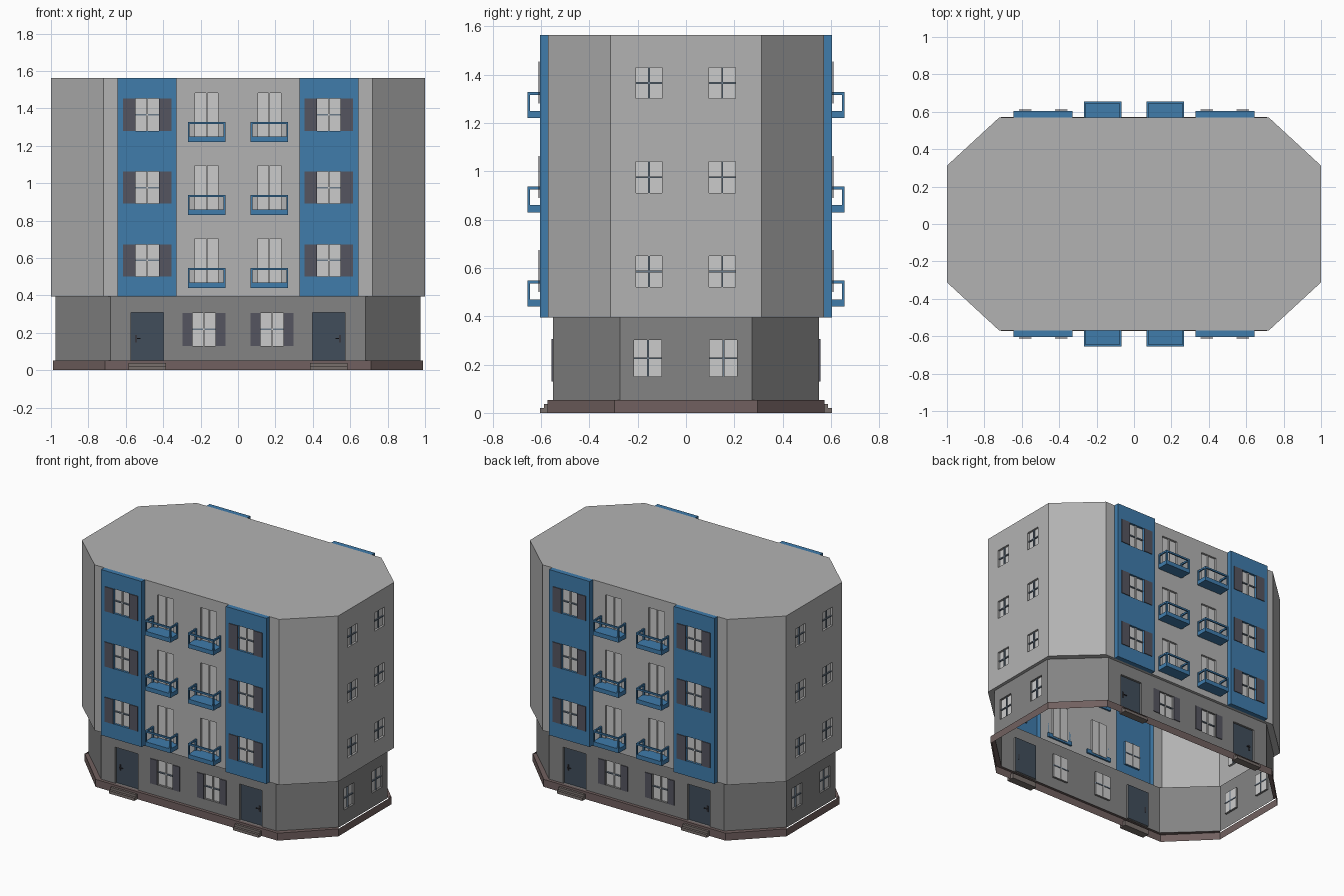
import bpy, bmesh, math
from mathutils import Matrix, Vector

if "Cube" in bpy.data.objects:
    bpy.data.objects.remove(bpy.data.objects["Cube"])

# part name -> colour; each part gathers its geometry in one bmesh
COLOURS = {
    "upper_walls": (0.45, 0.45, 0.45, 1),
    "lower_walls": (0.23, 0.23, 0.23, 1),
    "plinth": (0.165, 0.118, 0.115, 1),
    "bay_panels": (0.05, 0.20, 0.41, 1),
    "balconies": (0.05, 0.20, 0.41, 1),
    "window_panes": (0.56, 0.56, 0.57, 1),
    "window_bars": (0.15, 0.20, 0.26, 1),
    "shutters": (0.09, 0.09, 0.115, 1),
    "doors": (0.053, 0.075, 0.105, 1),
    "door_handles": (0.04, 0.04, 0.05, 1),
    "entrance_steps": (0.19, 0.16, 0.15, 1),
}
parts = {n: bmesh.new() for n in COLOURS}
DEPTH = 0.015


def quad(part, *pts):
    bm = parts[part]
    bm.faces.new([bm.verts.new(p) for p in pts])


def wall(part, p0, p1, z0, z1, holes=()):
    """Vertical wall p0->p1 with recessed openings (u0, u1, z0, z1, fill part)."""
    p0, p1 = Vector(p0), Vector(p1)
    length = (p1 - p0).length
    d = (p1 - p0) / length
    inward = Vector((-d.y, d.x))

    def pt(u, z, inset=0.0):
        q = p0 + d * u + inward * inset
        return (q.x, q.y, z)

    us = sorted({0.0, length, *[h[0] for h in holes], *[h[1] for h in holes]})
    zs = sorted({z0, z1, *[h[2] for h in holes], *[h[3] for h in holes]})
    for ua, ub in zip(us, us[1:]):
        for za, zb in zip(zs, zs[1:]):
            um, zm = (ua + ub) / 2, (za + zb) / 2
            if not any(h[0] < um < h[1] and h[2] < zm < h[3] for h in holes):
                quad(part, pt(ua, za), pt(ub, za), pt(ub, zb), pt(ua, zb))
    for ua, ub, za, zb, fill in holes:
        c = [(ua, za), (ub, za), (ub, zb), (ua, zb)]
        quad(fill, *[pt(u, z, DEPTH) for u, z in c])
        for a, b in zip(c, c[1:] + c[:1]):
            quad(part, pt(*a), pt(*b), pt(*b, DEPTH), pt(*a, DEPTH))


def box(part, side, plane, u0, u1, d0, d1, z0, z1):
    """Box on the front ('F') or right ('R') side, d measured outward from plane."""
    u, d, z = (u0 + u1) / 2, plane + (d0 + d1) / 2, (z0 + z1) / 2
    su, sd, sz = u1 - u0, d1 - d0, z1 - z0
    loc, size = ((u, -d, z), (su, sd, sz)) if side == "F" else ((d, u, z), (sd, su, sz))
    m = Matrix.Translation(loc) @ Matrix.Diagonal((*size, 1))
    bmesh.ops.create_cube(parts[part], size=1, matrix=m)


def bars(side, plane, uc, w, z0, z1, cross=True):
    back = -DEPTH - .004
    upright = "window_panes" if side == "F" else "window_bars"
    box(upright, side, plane, uc - .004, uc + .004, back, -.006, z0, z1)
    if cross:
        zm = (z0 + z1) / 2
        box("window_bars", side, plane, uc - w, uc + w, back, -.007, zm - .004, zm + .004)


def shutters(plane, uc, w, sw, z0, z1):
    for s in (-1, 1):
        a, b = sorted((uc + s * w, uc + s * (w + sw)))
        box("shutters", "F", plane, a, b, .001, .006, z0, z1)


def half_outline(a, y, x, c):
    return [(-a, -y), (a, -y), (x, -c), (x, c), (a, y)]


UP = half_outline(.72, .57, 1.0, .312)
LOW = half_outline(.683, .55, .977, .273)
PLI = half_outline(.71, .572, .99, .295)
ZB, ZT, STEP = .395, 1.563, .39
ROWS = [ZT - STEP * (3 - i) for i in range(3)]     # base height of each upper storey

# upper storey: middle wall, edge strips, chamfers and right side
mid = [(.328 + x - .062, .328 + x + .062, r + .06, r + .31, "window_panes")
       for x in (-.168, .168) for r in ROWS]
wall("upper_walls", (-.328, -.57), (.328, -.57), ZB, ZT, mid)
wall("upper_walls", UP[0], (-.645, -.57), ZB, ZT)
wall("upper_walls", (.645, -.57), UP[1], ZB, ZT)
wall("upper_walls", UP[1], UP[2], ZB, ZT)
side = [(.312 + y - .054, .312 + y + .054, r + .127, r + .257, "window_panes")
        for y in (-.153, .15) for r in ROWS]
wall("upper_walls", UP[2], UP[3], ZB, ZT, side)
wall("upper_walls", UP[3], UP[4], ZB, ZT)

# ground storey with doors and windows
low = []
for s in (-1, 1):
    low.append((.683 + s * .182 - .062, .683 + s * .182 + .062, .13, .305, "window_panes"))
    low.append((.683 + s * .485 - .088, .683 + s * .485 + .088, .052, .308, "doors"))
wall("lower_walls", LOW[0], LOW[1], .05, ZB, low)
wall("lower_walls", LOW[1], LOW[2], .05, ZB)
wall("lower_walls", LOW[2], LOW[3], .05, ZB,
     [(.273 + y - .057, .273 + y + .057, .15, .302, "window_panes") for y in (-.158, .155)])
wall("lower_walls", LOW[3], LOW[4], .05, ZB)

# plinth with ledge (open along the short ends), overhang under the upper storey
for i in range(4):
    wall("plinth", PLI[i], PLI[i + 1], 0, .053)
    if i != 2:
        quad("plinth", (*PLI[i], .053), (*PLI[i + 1], .053), (*LOW[i + 1], .053), (*LOW[i], .053))
    quad("upper_walls", (*LOW[i], ZB), (*LOW[i + 1], ZB), (*UP[i + 1], ZB), (*UP[i], ZB))

for s in (-1, 1):
    # projecting bay with shuttered windows
    a, b = sorted((s * .328, s * .645))
    y0, y1, c = -.57, -.605, s * .485
    wall("bay_panels", (a, y0), (a, y1), ZB, ZT)
    wall("bay_panels", (b, y1), (b, y0), ZB, ZT)
    wall("bay_panels", (a, y1), (b, y1), ZB, ZT,
         [(c - .062 - a, c + .062 - a, r + .107, r + .28, "window_panes") for r in ROWS])
    quad("bay_panels", (a, y1, ZT), (b, y1, ZT), (b, y0, ZT), (a, y0, ZT))
    quad("bay_panels", (a, y0, ZB), (b, y0, ZB), (b, y1, ZB), (a, y1, ZB))
    for r in ROWS:
        bars("F", .605, c, .062, r + .107, r + .28)
        shutters(.605, c, .062, .068, r + .107, r + .28)
        # balcony: slab, posts and top rail
        m, z = s * .168, r + .047
        bars("F", .57, m, .062, r + .06, r + .31, cross=False)
        box("balconies", "F", .57, m - .1, m + .1, -.012, .085, z, z + .03)
        box("balconies", "F", .57, m - .1, m + .1, .075, .085, z + .095, z + .107)
        for e in (-1, 1):
            u0, u1 = sorted((m + e * .1, m + e * .09))
            box("balconies", "F", .57, u0, u1, 0, .075, z + .095, z + .107)
            for d in (0, .075):
                box("balconies", "F", .57, u0, u1, d, d + .01, z + .03, z + .095)
        # short-end windows
        bars("R", 1.0, (.15 if s > 0 else -.153), .054, r + .127, r + .257)
    bars("R", .977, (.155 if s > 0 else -.158), .057, .15, .302)
    # ground-floor window, door handle and steps
    bars("F", .55, s * .182, .062, .13, .305)
    shutters(.55, s * .182, .062, .052, .13, .305)
    h = s * .545
    box("door_handles", "F", .55, h - .005, h + .005, -DEPTH - .002, -.01, .148, .188)
    u0, u1 = sorted((h, h - s * .025))
    box("door_handles", "F", .55, u0, u1, -.01, -.003, .166, .171)
    box("entrance_steps", "F", .55, c - .1, c + .1, 0, .055, 0, .02)
    box("entrance_steps", "F", .55, c - .1, c + .1, 0, .038, .02, .037)

# copy each part round to the back and left, then make the objects
for name, bm in parts.items():
    new = bmesh.ops.duplicate(bm, geom=bm.verts[:] + bm.edges[:] + bm.faces[:])["geom"]
    bmesh.ops.rotate(bm, verts=[g for g in new if isinstance(g, bmesh.types.BMVert)],
                     cent=(0, 0, 0), matrix=Matrix.Rotation(math.pi, 3, "Z"))
    if name == "upper_walls":                       # flat roof
        ring = UP[:4] + [(-x, -y) for x, y in UP[:4]]
        ring = list(dict.fromkeys(ring))
        quad(name, *[(x, y, ZT) for x, y in ring])
    if name in ("upper_walls", "lower_walls", "plinth", "bay_panels"):
        bmesh.ops.remove_doubles(bm, verts=bm.verts[:], dist=1e-5)
    mesh = bpy.data.meshes.new(name)
    bm.to_mesh(mesh)
    bm.free()
    mat = bpy.data.materials.new(name)
    mat.diffuse_color = COLOURS[name]
    mat.use_nodes = True
    mat.node_tree.nodes["Principled BSDF"].inputs["Base Color"].default_value = mat.diffuse_color
    mesh.materials.append(mat)
    bpy.context.collection.objects.link(bpy.data.objects.new(name, mesh))
